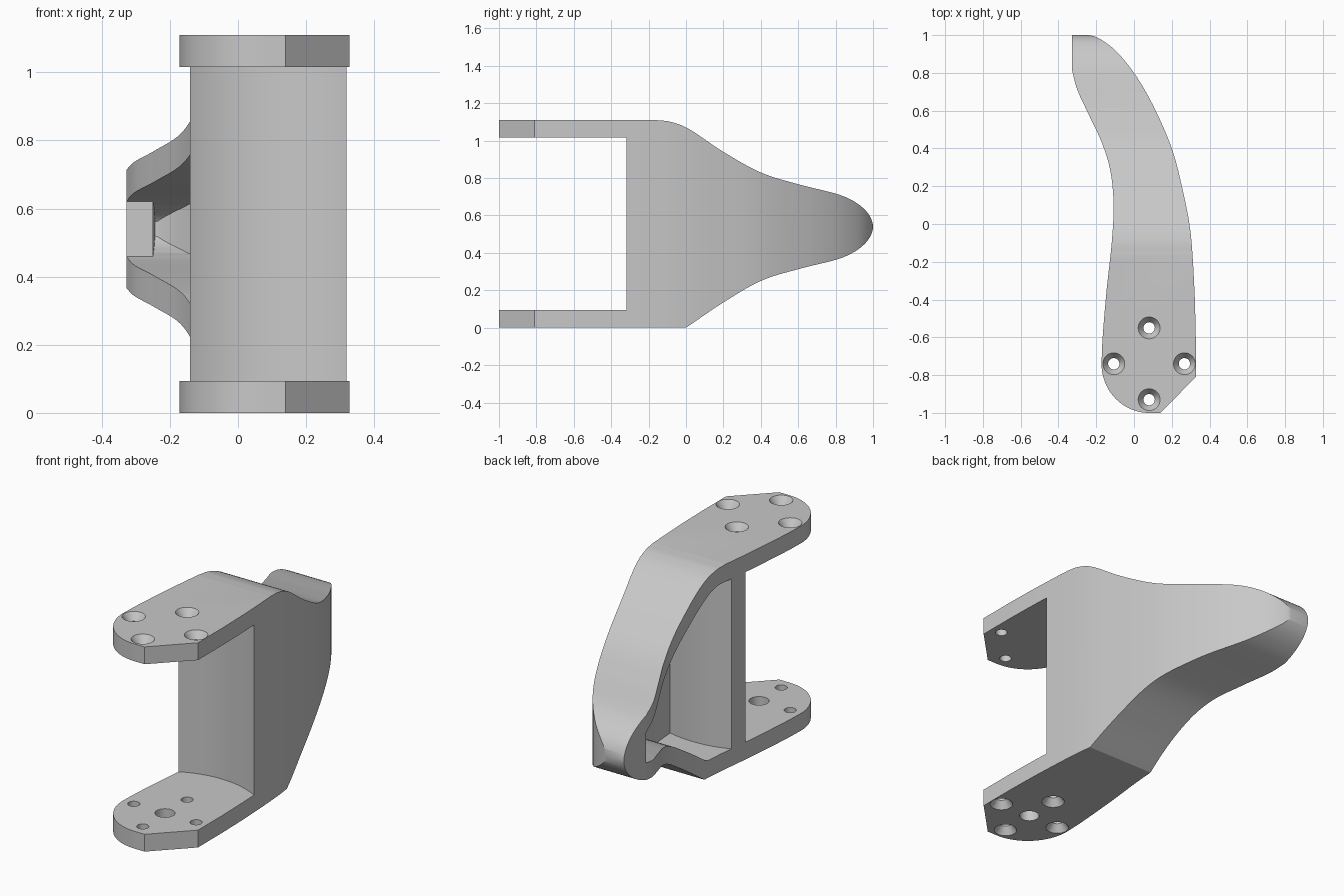
import bpy, bmesh, math
from mathutils import Vector

cube = bpy.data.objects.get("Cube")
if cube:
    bpy.data.objects.remove(cube)

HEIGHT, WALL, FLANGE = 1.11, 0.088, 0.094
PIVOT = Vector((0.08, -0.74))


def smooth(points, steps=8):
    """Catmull-Rom curve through 2D points."""
    p = [Vector(q) for q in points]
    p = [2 * p[0] - p[1]] + p + [2 * p[-1] - p[-2]]
    out = []
    for a, b, c, d in zip(p, p[1:], p[2:], p[3:]):
        for i in range(steps):
            t = i / steps
            out.append(0.5 * (2 * b + (c - a) * t + (2 * a - 5 * b + 4 * c - d) * t ** 2
                              + (3 * b - a - 3 * c + d) * t ** 3))
    return out + [p[-2]]


def offset(curve, dist):
    """Shift an open curve to the right of its travel."""
    out = []
    for i, q in enumerate(curve):
        t = (curve[min(i + 1, len(curve) - 1)] - curve[max(i - 1, 0)]).normalized()
        out.append(q + Vector((t.y, -t.x)) * dist)
    return out


def finish(name, bm):
    bmesh.ops.recalc_face_normals(bm, faces=bm.faces[:])
    mesh = bpy.data.meshes.new(name)
    bm.to_mesh(mesh)
    bm.free()
    obj = bpy.data.objects.new(name, mesh)
    bpy.context.collection.objects.link(obj)
    return obj


def prism(name, outline, low, high, along_x=False):
    """Extrude a plan outline along z, or a side outline along x."""
    bm = bmesh.new()
    place = (lambda a, b: (low, a, b)) if along_x else (lambda a, b: (a, b, low))
    face = bm.faces.new([bm.verts.new(place(*q)) for q in outline])
    moved = bmesh.ops.extrude_face_region(bm, geom=[face])["geom"]
    span = high - low
    bmesh.ops.translate(bm, vec=(span, 0, 0) if along_x else (0, 0, span),
                        verts=[v for v in moved if isinstance(v, bmesh.types.BMVert)])
    # The starting face stays behind as the near cap
    if face.is_valid is False or face not in bm.faces[:]:
        bmesh.ops.holes_fill(bm, edges=[e for e in bm.edges if e.is_boundary])
    return finish(name, bm)


def lathe(name, profile, centre, segments=32):
    """Closed solid turned about a vertical axis."""
    bm = bmesh.new()
    rings = []
    for r, z in profile:
        ring = []
        for i in range(segments):
            a = math.tau * i / segments
            ring.append(bm.verts.new((centre[0] + r * math.cos(a), centre[1] + r * math.sin(a), z)))
        rings.append(ring)
    for lower, upper in zip(rings, rings[1:]):
        for i in range(segments):
            j = (i + 1) % segments
            bm.faces.new((lower[i], lower[j], upper[j], upper[i]))
    bm.faces.new(rings[0])
    bm.faces.new(rings[-1])
    return finish(name, bm)


def combine(obj, tool, operation):
    """Apply a boolean and discard the tool."""
    mod = obj.modifiers.new("cut", "BOOLEAN")
    mod.operation, mod.solver, mod.object = operation, "EXACT", tool
    graph = bpy.context.evaluated_depsgraph_get()
    mesh = bpy.data.meshes.new_from_object(obj.evaluated_get(graph))
    obj.modifiers.clear()
    obj.data = mesh
    bpy.data.objects.remove(tool)


# Plan outline: curved outer wall, straight front chamfer, rounded nose, wavy open side
outer = smooth([(-0.25, 1.002), (-0.19, 0.985), (-0.1, 0.92), (0, 0.8), (0.1, 0.63), (0.2, 0.4),
                (0.26, 0.17), (0.3, -0.05), (0.32, -0.35), (0.327, -0.6)])
nose = [PIVOT + Vector((-0.252 * math.sin(a), -0.26 * math.cos(a)))
        for a in [math.pi / 2 * i / 20 for i in range(20)]]
open_side = smooth([(-0.172, -0.74), (-0.166, -0.6), (-0.145, -0.35), (-0.118, -0.1), (-0.108, 0.1),
                    (-0.125, 0.28), (-0.17, 0.43), (-0.24, 0.58), (-0.3, 0.71), (-0.327, 0.81)])
plan = outer + [(0.327, -0.81), (0.14, -1)] + nose + open_side + [(-0.327, 1.002)]

# Side outline: tapering to a rounded tip
taper = smooth([(-0.16, HEIGHT), (-0.08, 1.1), (0.02, 1.06), (0.2, 0.94), (0.4, 0.83), (0.6, 0.767),
                (0.8, 0.717), (0.89, 0.68), (0.95, 0.637), (0.985, 0.592), (1, 0.54), (0.985, 0.488),
                (0.95, 0.443), (0.89, 0.4), (0.8, 0.363), (0.6, 0.313), (0.4, 0.25), (0.2, 0.135), (0, 0)])
side = [(-1.2, HEIGHT)] + taper + [(-1.2, 0)]

bracket = prism("bracket", plan, -0.2, 1.3)
combine(bracket, prism("side_form", side, -1, 1, True), "INTERSECT")

# Round clearance between the two flanges
gap = [(0.484, FLANGE), (0.484, HEIGHT - FLANGE)]
combine(bracket, lathe("gap_cutter", gap, PIVOT, 128), "DIFFERENCE")

# Pocket behind the web, open on one side, with a lip at the tip
inner = [q for q in offset(outer, WALL) if q.x > -0.249]
pocket_plan = inner + [(-0.6, -0.6), (-0.6, 0.81), (-0.25, 0.81)]
rim = [Vector((q.x, min(max(q.y, FLANGE), HEIGHT - FLANGE)))
       for q in offset(taper, WALL) if q.x < 0.82]
upper = [q for q in rim if q.y > 0.54]
lower = [q for q in rim if q.y < 0.54]
inner_tip = smooth([(0.84, 0.612), (0.88, 0.59), (0.908, 0.565), (0.918, 0.54),
                    (0.908, 0.515), (0.88, 0.49), (0.84, 0.468)], 4)
pocket_side = [(-0.7, HEIGHT - FLANGE)] + upper + inner_tip + lower + [(-0.7, FLANGE)]
pocket = prism("pocket_cutter", pocket_plan, -0.3, 1.4)
combine(pocket, prism("pocket_side", pocket_side, -1, 1, True), "INTERSECT")
combine(pocket, lathe("web_form", [(0.575, -0.5), (0.575, 1.6)], PIVOT, 128), "DIFFERENCE")
combine(bracket, pocket, "DIFFERENCE")

# Countersunk screw holes in both flanges, plus a pivot hole in the lower one
screw = [(0.03, 0.97), (0.03, 1.07), (0.058, HEIGHT), (0.058, 1.15)]
for dx, dy in ((0, 0.19), (0, -0.19), (0.187, 0), (-0.187, 0)):
    spot = PIVOT + Vector((dx, dy))
    combine(bracket, lathe("screw_cutter", screw, spot), "DIFFERENCE")
    flipped = [(r, HEIGHT - z) for r, z in reversed(screw)]
    combine(bracket, lathe("screw_cutter", flipped, spot), "DIFFERENCE")
combine(bracket, lathe("pivot_cutter", [(0.05, -0.1), (0.05, 0.2)], PIVOT), "DIFFERENCE")

# Plain grey finish
grey = bpy.data.materials.new("plain_grey")
grey.use_nodes = True
grey.diffuse_color = (0.58, 0.58, 0.58, 1)
grey.node_tree.nodes["Principled BSDF"].inputs["Base Color"].default_value = (0.58, 0.58, 0.58, 1)
bracket.data.materials.clear()
bracket.data.materials.append(grey)

bpy.ops.object.select_all(action="DESELECT")
bracket.select_set(True)
bpy.context.view_layer.objects.active = bracket
bpy.ops.object.shade_smooth_by_angle(angle=math.radians(25))
